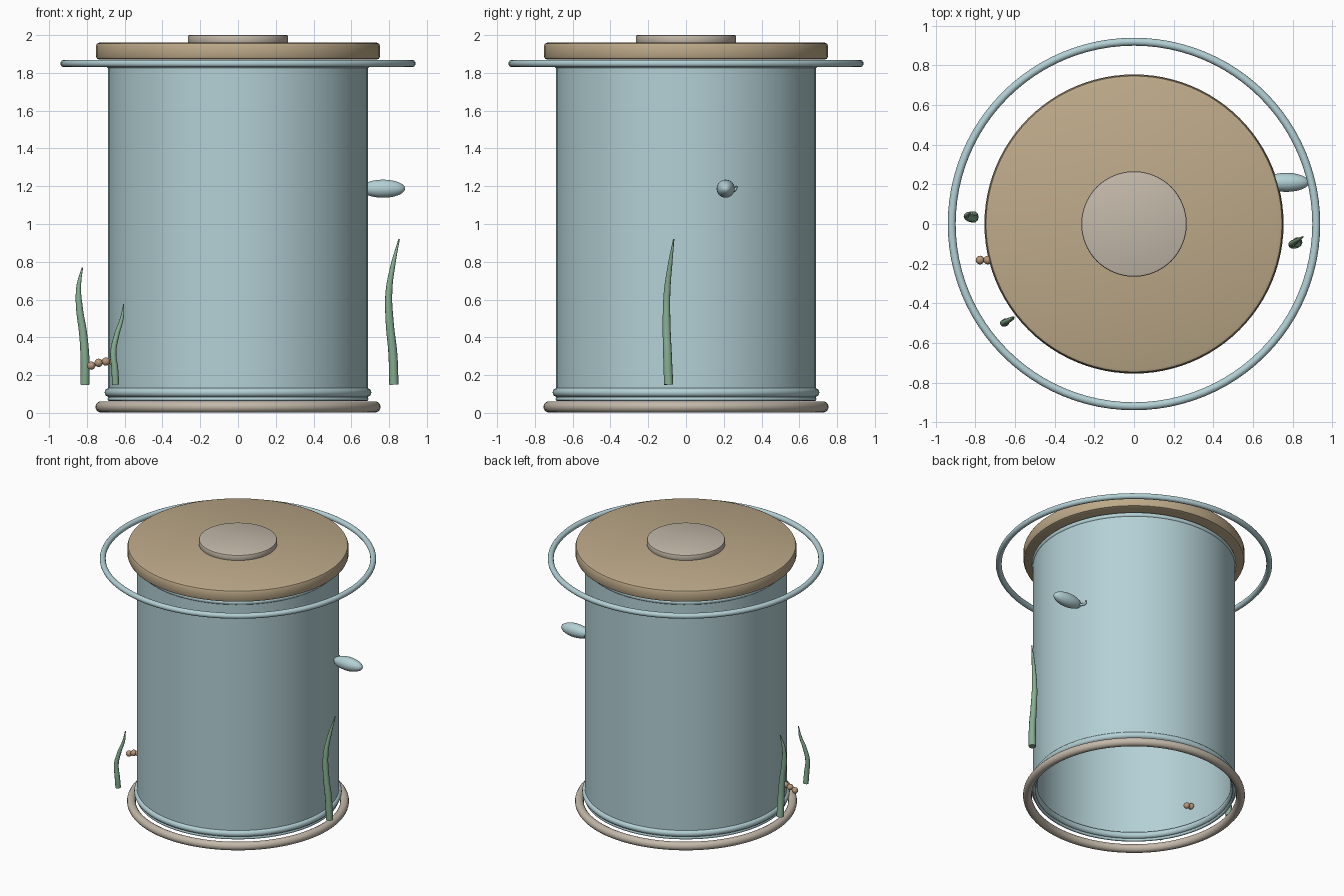
import bpy, bmesh, math
from mathutils import Vector

if "Cube" in bpy.data.objects:
    bpy.data.objects.remove(bpy.data.objects["Cube"])


def material(name, rgb):
    m = bpy.data.materials.new(name)
    m.diffuse_color = tuple((c / 255) ** 2.2 for c in rgb) + (1,)
    m.use_nodes = True
    m.node_tree.nodes["Principled BSDF"].inputs["Base Color"].default_value = m.diffuse_color
    return m


GLASS = material("pale blue", (178, 207, 212))
WOOD = material("warm tan", (188, 168, 136))
STONE = material("light taupe", (194, 183, 168))
PEBBLE = material("clay brown", (180, 150, 124))
GREEN = material("sea green", (134, 172, 145))


def finish(ob, name, mat):
    ob.name = name
    ob.data.materials.append(mat)
    bpy.context.view_layer.objects.active = ob
    ob.select_set(True)
    bpy.ops.object.shade_smooth_by_angle(angle=math.radians(40))
    ob.select_set(False)
    return ob


def lathe(name, profile, mat, steps=96):
    """Revolve (radius, z) points around the z axis."""
    bm = bmesh.new()
    vs = [bm.verts.new((r, 0, z)) for r, z in profile]
    es = [bm.edges.new(p) for p in zip(vs, vs[1:])]
    bmesh.ops.spin(bm, geom=vs + es, cent=(0, 0, 0), axis=(0, 0, 1),
                   angle=2 * math.pi, steps=steps)
    bmesh.ops.remove_doubles(bm, verts=bm.verts, dist=1e-5)
    bmesh.ops.recalc_face_normals(bm, faces=bm.faces)
    me = bpy.data.meshes.new(name)
    bm.to_mesh(me)
    bm.free()
    ob = bpy.data.objects.new(name, me)
    bpy.context.collection.objects.link(ob)
    return finish(ob, name, mat)


def disc(name, r, z0, z1, b, mat):
    c = b * 0.3
    lathe(name, [(0, z0), (r - b, z0), (r - c, z0 + c), (r, z0 + b),
                 (r, z1 - b), (r - c, z1 - c), (r - b, z1), (0, z1)], mat)


def ring(name, major, minor, z, mat):
    bpy.ops.mesh.primitive_torus_add(location=(0, 0, z), major_radius=major,
                                     minor_radius=minor, major_segments=96,
                                     minor_segments=14)
    ob = bpy.context.object
    ob.select_set(False)
    finish(ob, name, mat)


def ball(name, loc, scale, mat, seg=24):
    bpy.ops.mesh.primitive_uv_sphere_add(segments=seg, ring_count=seg // 2,
                                         radius=1, location=loc)
    ob = bpy.context.object
    ob.scale = scale
    finish(ob, name, mat)


def tube(name, pts, radii, thickness, mat):
    """Tapered smooth tube through the points."""
    cu = bpy.data.curves.new(name, 'CURVE')
    cu.dimensions = '3D'
    cu.bevel_depth = thickness
    cu.bevel_resolution = 3
    cu.use_fill_caps = True
    sp = cu.splines.new('BEZIER')
    sp.resolution_u = 8
    sp.bezier_points.add(len(pts) - 1)
    for bp, p, r in zip(sp.bezier_points, pts, radii):
        bp.co = p
        bp.radius = r
        bp.handle_left_type = bp.handle_right_type = 'AUTO'
    tmp = bpy.data.objects.new(name, cu)
    bpy.context.collection.objects.link(tmp)
    bpy.context.view_layer.update()
    deps = bpy.context.evaluated_depsgraph_get()
    me = bpy.data.meshes.new_from_object(tmp.evaluated_get(deps))
    me.materials.clear()
    bpy.data.objects.remove(tmp)
    ob = bpy.data.objects.new(name, me)
    bpy.context.collection.objects.link(ob)
    finish(ob, name, mat)


# Open tank wall and its rims
lathe("tank_wall", [(0.688, 0.065), (0.688, 1.85)], GLASS)
ring("tank_top_rim", 0.678, 0.018, 1.84, GLASS)
ring("tank_bottom_rim", 0.682, 0.024, 0.108, GLASS)
ring("tank_bottom_lip", 0.68, 0.01, 0.073, GLASS)

# Base ring, wide hoop, lid and lid cap
ring("base_ring", 0.725, 0.03, 0.032, STONE)
ring("wide_hoop", 0.92, 0.02, 1.85, GLASS)
disc("lid", 0.752, 1.87, 1.96, 0.018, WOOD)
disc("lid_cap", 0.266, 1.955, 2.0, 0.008, STONE)

# Swimmer with curled tail
ball("swimmer_body", (0.768, 0.21, 1.187), (0.117, 0.048, 0.048), GLASS)
tube("swimmer_tail", [(0.685, 0.22, 1.18), (0.665, 0.245, 1.175),
                      (0.65, 0.262, 1.185), (0.655, 0.268, 1.20)],
     [1, 1, 0.8, 0.5], 0.009, GLASS)

# Chain of pebbles passing through the wall
for i, z in enumerate((0.25, 0.265, 0.272, 0.27, 0.262)):
    ball("pebble_%d" % (i + 1), (-0.777 + i * 0.039, -0.182, z),
         (0.022,) * 3, PEBBLE, 16)

# Weed blades: points are (x, y, z) from root to tip
TAPER = (1.0, 0.95, 0.85, 0.72, 0.5, 0.15)
BLADES = {
    "weed_left": [(-0.81, 0.04, 0.15), (-0.81, 0.03, 0.28), (-0.82, 0.03, 0.42),
                  (-0.84, 0.035, 0.56), (-0.843, 0.045, 0.67), (-0.824, 0.06, 0.77)],
    "weed_front": [(-0.648, -0.495, 0.15), (-0.652, -0.5, 0.23), (-0.66, -0.5, 0.32),
                   (-0.64, -0.49, 0.42), (-0.615, -0.477, 0.50), (-0.605, -0.47, 0.575)],
    "weed_right": [(0.825, -0.092, 0.15), (0.82, -0.098, 0.31), (0.803, -0.103, 0.48),
                   (0.799, -0.10, 0.64), (0.82, -0.085, 0.78), (0.853, -0.065, 0.92)],
}
for name, pts in BLADES.items():
    tube(name, pts, TAPER, 0.019 if name == "weed_front" else 0.025, GREEN)
